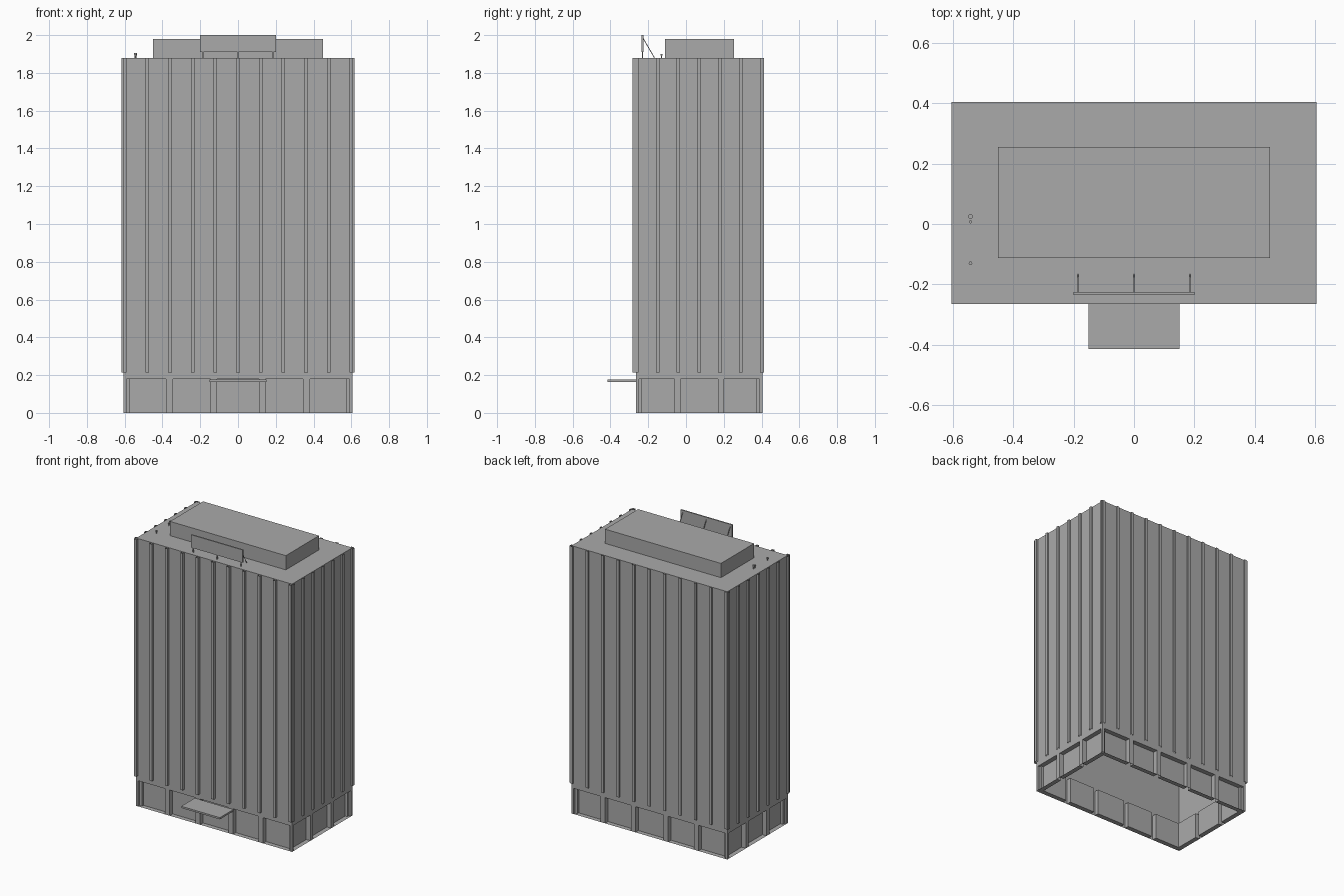
import bpy, bmesh, math
from mathutils import Vector, Matrix

if "Cube" in bpy.data.objects:
    bpy.data.objects.remove(bpy.data.objects["Cube"], do_unlink=True)

grey = bpy.data.materials.new("concrete_grey")
grey.use_nodes = True
colour = (0.4, 0.4, 0.4, 1)
grey.diffuse_color = colour
grey.node_tree.nodes["Principled BSDF"].inputs["Base Color"].default_value = colour

HX, HY, CY = 0.605, 0.335, 0.07      # half width, half depth, centre in y
ROOF, BAY_TOP = 1.88, 0.18


def finish(name, bm):
    mesh = bpy.data.meshes.new(name)
    bm.to_mesh(mesh)
    bm.free()
    mesh.materials.append(grey)
    obj = bpy.data.objects.new(name, mesh)
    bpy.context.collection.objects.link(obj)
    return obj


def add_box(bm, x0, x1, y0, y1, z0, z1):
    size = Matrix.Diagonal((x1 - x0, y1 - y0, z1 - z0, 1))
    centre = Matrix.Translation(((x0 + x1) / 2, (y0 + y1) / 2, (z0 + z1) / 2))
    bmesh.ops.create_cube(bm, size=1, matrix=centre @ size)


def box(name, *bounds):
    bm = bmesh.new()
    add_box(bm, *bounds)
    return finish(name, bm)


def add_rod(bm, start, end, radius, sides=8):
    a, b = Vector(start), Vector(end)
    turn = (b - a).to_track_quat("Z", "Y").to_matrix().to_4x4()
    bmesh.ops.create_cone(bm, cap_ends=True, segments=sides, radius1=radius, radius2=radius,
                          depth=(b - a).length, matrix=Matrix.Translation((a + b) / 2) @ turn)


# Tower shell: open below, with window bays pushed into the ground floor
bm = bmesh.new()
add_box(bm, -HX, HX, CY - HY, CY + HY, 0, ROOF)
bmesh.ops.delete(bm, geom=[f for f in bm.faces if f.normal.z < -0.5], context="FACES")
x_cuts = [s * v for v in (0.11, 0.145, 0.345, 0.38, 0.59) for s in (-1, 1)]
y_cuts = [CY + s * v for v in (0.1, 0.13, 0.318) for s in (-1, 1)]


def cut(axis, values, keep):
    for v in values:
        co, no = Vector(), Vector()
        co[axis] = v
        no[axis] = 1
        faces = [f for f in bm.faces if keep(f)]
        geom = list({e for f in faces for e in f.edges}) + faces
        bmesh.ops.bisect_plane(bm, geom=geom, plane_co=co, plane_no=no)


cut(2, [BAY_TOP], lambda f: abs(f.normal.z) < 0.5)
low = lambda f: abs(f.normal.z) < 0.5 and f.calc_center_median().z < BAY_TOP
cut(0, x_cuts, lambda f: low(f) and abs(f.normal.y) > 0.5)
cut(1, y_cuts, lambda f: low(f) and abs(f.normal.x) > 0.5)
bays = [f for f in bm.faces if low(f)
        and max((e.verts[0].co - e.verts[1].co).length for e in f.edges
                if abs(e.verts[0].co.z - e.verts[1].co.z) < 0.01) > 0.1]
for f in bmesh.ops.extrude_discrete_faces(bm, faces=bays)["faces"]:
    bmesh.ops.translate(bm, verts=f.verts, vec=-0.033 * f.normal)
finish("tower_shell", bm)


# Vertical fins: hollow channels, open at both ends
def add_fin(bm, centre, out, depth):
    out = Vector(out)
    side = Vector((-out.y, out.x, 0)) * 0.0095
    plan = [centre - side, centre - side + out * depth, centre + side + out * depth, centre + side]
    bottom = [bm.verts.new((p.x, p.y, 0.215)) for p in plan]
    top = [bm.verts.new((p.x, p.y, ROOF)) for p in plan]
    for i in range(3):
        bm.faces.new((bottom[i], bottom[i + 1], top[i + 1], top[i]))


for name, sign, depth in (("front_fins", -1, 0.019), ("back_fins", 1, 0.009)):
    bm = bmesh.new()
    for i in range(11):
        add_fin(bm, Vector((-0.6 + i * 0.12, CY + sign * HY, 0)), (0, sign, 0), depth)
    bmesh.ops.recalc_face_normals(bm, faces=bm.faces)
    finish(name, bm)
for name, sign in (("left_fins", 1), ("right_fins", -1)):
    bm = bmesh.new()
    for i in range(7):
        add_fin(bm, Vector((sign * HX, CY - 0.33 + i * 0.11, 0)), (sign, 0, 0), 0.012)
    finish(name, bm)

# Rooftop plant room and entrance canopy
box("plant_room", -0.45, 0.45, -0.112, 0.255, ROOF, 1.98)
box("entrance_canopy", -0.15, 0.15, -0.415, CY - HY, 0.164, 0.176)

# Rooftop sign board with posts and back braces
box("sign_board", -0.2, 0.2, -0.235, -0.226, 1.91, 2.0)
bm = bmesh.new()
for x in (-0.185, 0, 0.185):
    add_box(bm, x - 0.003, x + 0.003, -0.234, -0.228, ROOF, 1.92)
    add_rod(bm, (x, -0.228, 1.985), (x, -0.167, ROOF), 0.002, 6)
finish("sign_supports", bm)

# Roof vents
bm = bmesh.new()
for y, radius, top in ((0.025, 0.008, 1.905), (0.007, 0.005, 1.9), (-0.13, 0.006, 1.9)):
    add_rod(bm, (-0.542, y, ROOF), (-0.542, y, top), radius * 0.6, 12)
    add_rod(bm, (-0.542, y, top - 0.008), (-0.542, y, top), radius, 12)
vents = finish("roof_vents", bm)
for obj in bpy.context.selected_objects:
    obj.select_set(False)
vents.select_set(True)
bpy.context.view_layer.objects.active = vents
bpy.ops.object.shade_smooth_by_angle(angle=math.radians(40))
